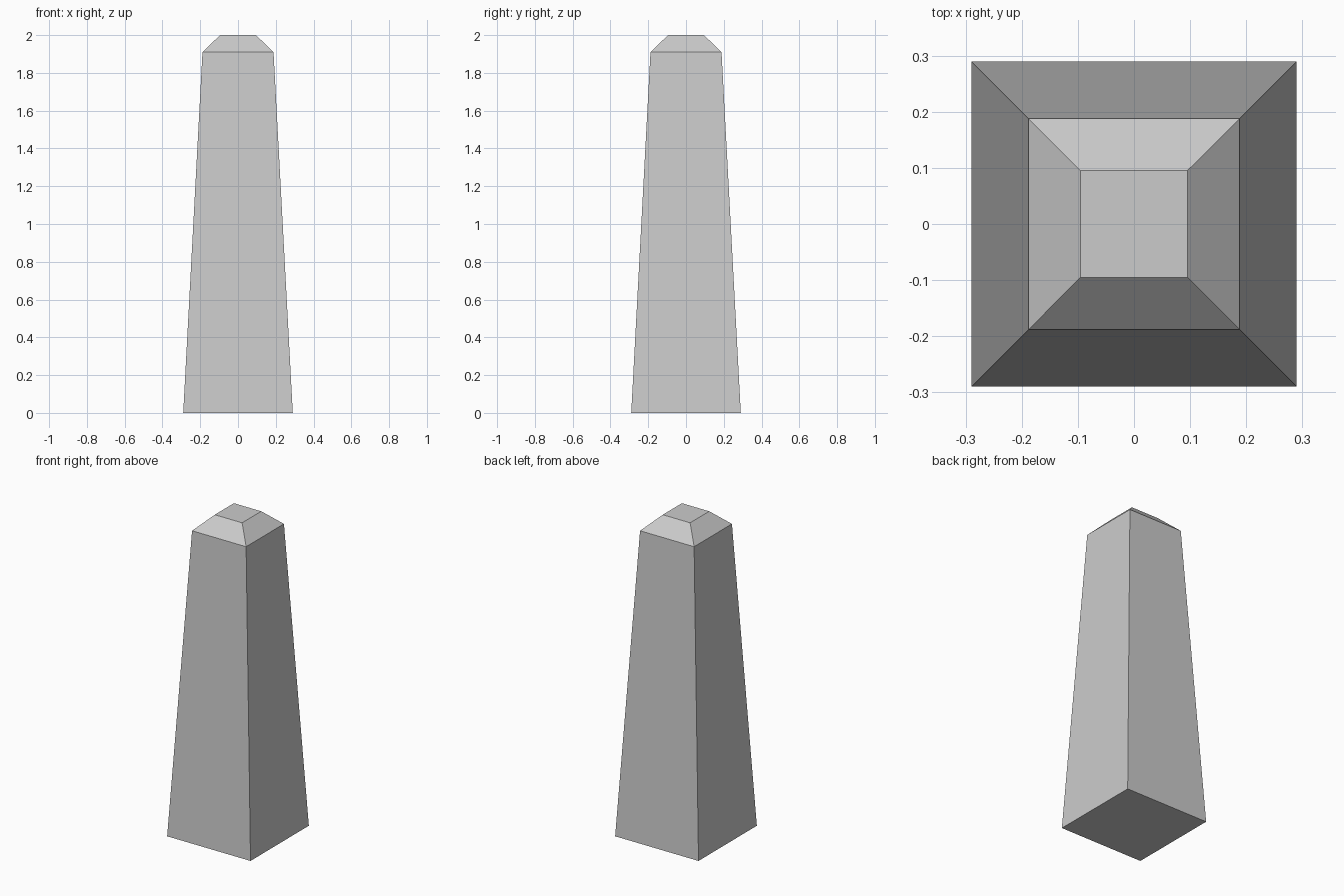
import bpy, bmesh

if "Cube" in bpy.data.objects:
    bpy.data.objects.remove(bpy.data.objects["Cube"])

# Square cross-sections, bottom to top: (half width, height)
PROFILE = [(0.29, 0.0), (0.188, 1.91), (0.095, 2.0)]
CORNERS = [(-1, -1), (1, -1), (1, 1), (-1, 1)]

# Tapered shaft with a bevelled, flat-topped cap as one closed solid
bm = bmesh.new()
rings = [[bm.verts.new((sx * h, sy * h, z)) for sx, sy in CORNERS] for h, z in PROFILE]
for low, high in zip(rings, rings[1:]):
    for i in range(4):
        j = (i + 1) % 4
        bm.faces.new((low[i], low[j], high[j], high[i]))
bm.faces.new(rings[0][::-1])
bm.faces.new(rings[-1])

mesh = bpy.data.meshes.new("obelisk_post")
bm.to_mesh(mesh)
bm.free()
bpy.context.collection.objects.link(bpy.data.objects.new("obelisk_post", mesh))
